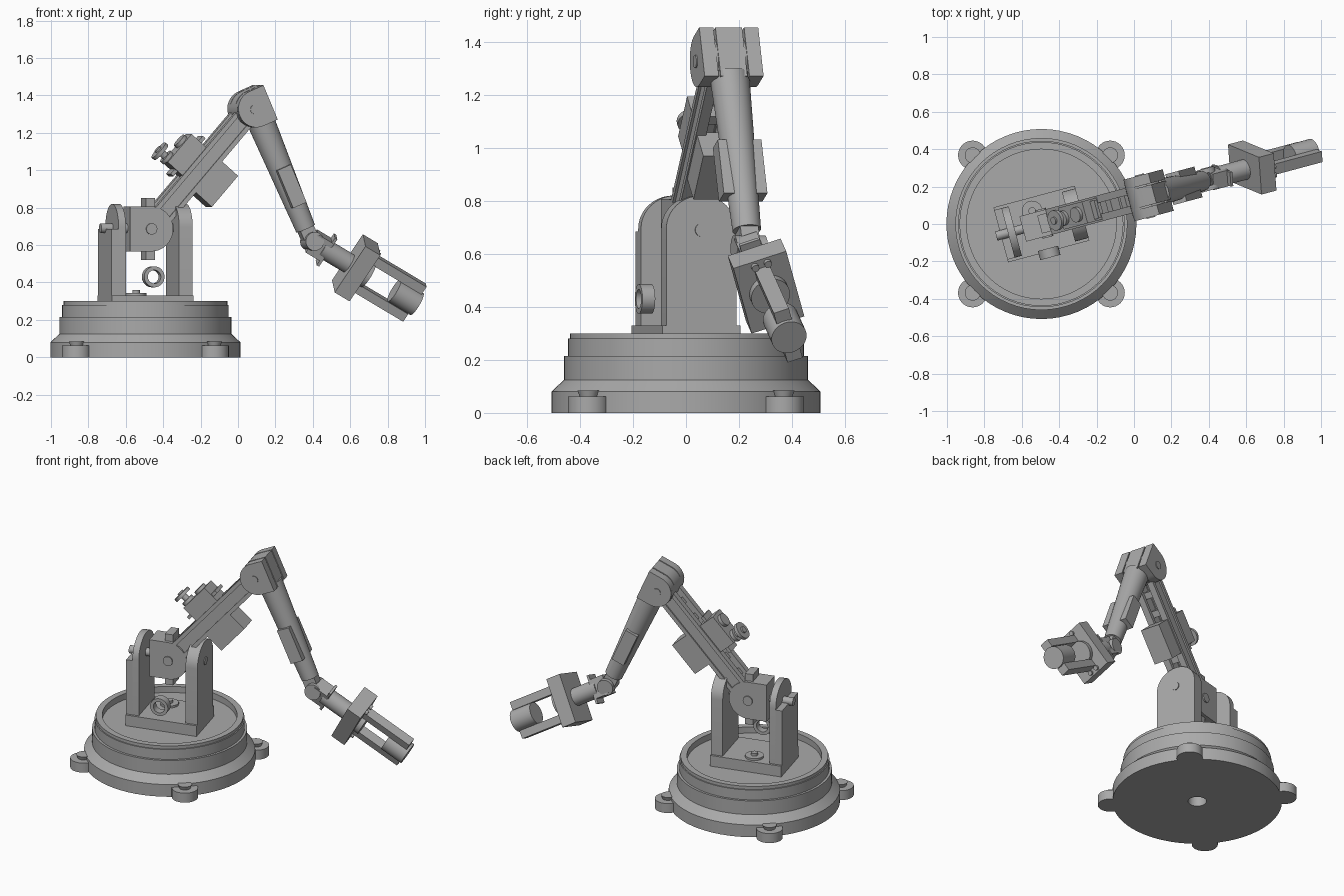
import bpy, bmesh, math
from mathutils import Matrix, Vector

if "Cube" in bpy.data.objects:
    bpy.data.objects.remove(bpy.data.objects["Cube"])

grey = bpy.data.materials.new("plain_grey")
grey.use_nodes = True
grey.diffuse_color = (0.4, 0.4, 0.4, 1)
grey.node_tree.nodes["Principled BSDF"].inputs["Base Color"].default_value = (0.4, 0.4, 0.4, 1)


def T(*p):
    return Matrix.Translation(p)


def R(deg, axis):
    return Matrix.Rotation(math.radians(deg), 4, axis)


def finish(name, bm, frame):
    bmesh.ops.recalc_face_normals(bm, faces=bm.faces)
    bm.transform(frame)
    mesh = bpy.data.meshes.new(name)
    bm.to_mesh(mesh)
    bm.free()
    mesh.materials.append(grey)
    obj = bpy.data.objects.new(name, mesh)
    bpy.context.collection.objects.link(obj)
    bpy.ops.object.select_all(action='DESELECT')
    obj.select_set(True)
    bpy.context.view_layer.objects.active = obj
    bpy.ops.object.shade_smooth_by_angle(angle=math.radians(30))
    return obj


def box(name, frame, x, y, z):
    """Box spanning the three (low, high) ranges."""
    bm = bmesh.new()
    bmesh.ops.create_cube(bm, size=1)
    size = Matrix.Diagonal((x[1] - x[0], y[1] - y[0], z[1] - z[0], 1))
    bm.transform(T(sum(x) / 2, sum(y) / 2, sum(z) / 2) @ size)
    return finish(name, bm, frame)


def lathe(name, frame, profile, steps=48):
    """Revolve (radius, height) points about local z."""
    bm = bmesh.new()
    verts = [bm.verts.new((r, 0, h)) for r, h in profile]
    edges = [bm.edges.new(pair) for pair in zip(verts, verts[1:])]
    bmesh.ops.spin(bm, geom=verts + edges, axis=(0, 0, 1), cent=(0, 0, 0),
                   angle=math.tau, steps=steps, use_merge=False)
    bmesh.ops.remove_doubles(bm, verts=bm.verts, dist=0.0001)
    return finish(name, bm, frame)


def rod(name, frame, axis, pos, r, span, r2=None):
    """Cylinder or cone along a local axis, from span[0] to span[1]."""
    turn = {'X': R(90, 'Y'), 'Y': R(-90, 'X'), 'Z': Matrix()}[axis]
    end = r if r2 is None else r2
    return lathe(name, frame @ T(*pos) @ turn,
                 [(0, span[0]), (r, span[0]), (end, span[1]), (0, span[1])], 32)


def slab(name, frame, outline, depth):
    """Extrude an (y, z) outline along local x."""
    bm = bmesh.new()
    face = bm.faces.new([bm.verts.new((depth[0], y, z)) for y, z in outline])
    out = bmesh.ops.extrude_face_region(bm, geom=[face])
    moved = [v for v in out["geom"] if isinstance(v, bmesh.types.BMVert)]
    bmesh.ops.translate(bm, verts=moved, vec=(depth[1] - depth[0], 0, 0))
    return finish(name, bm, frame)


def dome(half, low, high, rise):
    """Outline with straight sides and a rounded top (or a D shape)."""
    pts = [(half, low)]
    for i in range(21):
        a = math.pi * i / 20
        pts.append((half * math.cos(a), high - rise + rise * math.sin(a)))
    return pts + [(-half, low)]


# Round base with a recessed floor
base = T(-0.495, 0, 0)
lathe("base", base, [(0, 0.1), (0.055, 0.1), (0.055, 0), (0.508, 0), (0.508, 0.08),
                     (0.46, 0.125), (0.46, 0.215), (0.445, 0.215), (0.445, 0.28),
                     (0.438, 0.28), (0.438, 0.3), (0.4, 0.3), (0.4, 0.26), (0, 0.26)], 64)
for i in range(4):
    corner = base @ R(45 + 90 * i, 'Z') @ T(0.52, 0, 0)
    rod("foot_lug", corner, 'Z', (0, 0, 0), 0.078, (0, 0.062))
    rod("foot_bolt", corner, 'Z', (0, 0, 0), 0.033, (0.06, 0.085), 0.042)

# Swivelling bracket
yaw = base @ R(15, 'Z')
box("bracket_plate", yaw, (-0.225, 0.225), (-0.152, 0.152), (0.25, 0.33))
slab("front_cheek", yaw, dome(0.137, 0.33, 0.82, 0.125), (0.15, 0.225))
slab("rear_cheek", yaw, dome(0.137, 0.33, 0.82, 0.125), (-0.185, -0.145))
box("rear_cheek_block", yaw, (-0.225, -0.18), (-0.137, 0.137), (0.33, 0.685))
rod("cheek_axle", yaw, 'X', (0, 0, 0.69), 0.025, (-0.25, 0.23))
rod("plate_disc", yaw, 'Z', (-0.03, 0.08, 0), 0.055, (0.33, 0.343))
rod("plate_disc_pin", yaw, 'Z', (-0.03, 0.08, 0), 0.02, (0.343, 0.36))
lathe("cable_ring", yaw @ T(0, -0.16, 0.43) @ R(90, 'X'),
      [(0.036, -0.025), (0.056, -0.025), (0.056, 0.025), (0.036, 0.025), (0.036, -0.025)])

# Shoulder joint
shoulder = yaw @ T(0.015, 0, 0.686)
slab("shoulder_housing", shoulder @ R(90, 'Z') @ R(90, 'X'),
     dome(0.12, -0.118, 0.12, 0.12), (-0.07, 0.07))
rod("shoulder_pin", shoulder, 'Y', (0, 0, 0), 0.03, (-0.078, 0.078))
for side in (-1, 1):
    lug = sorted((side * 0.1, side * 0.165))
    box("shoulder_lug", shoulder, (-0.025, 0.025), (-0.05, 0.05), lug)

# Upper arm: twin rails with cross ties and a drive motor
arm = shoulder @ R(-48.8, 'Y')
for side in (-1, 1):
    y = sorted((side * 0.035, side * 0.06))
    box("arm_rail", arm, (0.06, 0.84), y, (-0.045, 0.045))
    for z in (-0.045, 0.045):
        flange = sorted((side * 0.03, side * 0.07))
        box("rail_flange", arm, (0.06, 0.8), flange, (z - 0.012, z + 0.012))
for x in (0.16, 0.28, 0.58, 0.7):
    box("arm_tie", arm, (x - 0.02, x + 0.02), (-0.04, 0.04), (-0.03, 0.03))
box("motor_lower", arm, (0.31, 0.53), (-0.065, 0.065), (-0.175, -0.04))
box("motor_upper", arm, (0.33, 0.53), (-0.06, 0.06), (0.04, 0.165))
rod("motor_shaft", arm, 'Z', (0.355, 0, 0), 0.02, (0.16, 0.245))
rod("motor_wheel", arm, 'Z', (0.355, 0, 0), 0.055, (0.215, 0.235))
rod("motor_collar", arm, 'Z', (0.355, 0, 0), 0.04, (0.165, 0.185))
rod("motor_cap", arm, 'Z', (0.47, 0, 0), 0.04, (0.165, 0.185))
for x in (0.315, 0.545):
    box("motor_tab", arm, (x - 0.02, x + 0.02), (-0.05, 0.05), (0.09, 0.11))

# Elbow
elbow = yaw @ T(0.575, 0, 1.325) @ R(66.6, 'Y')
for y in ((-0.115, -0.06), (-0.052, 0.052), (0.06, 0.115)):
    slab("elbow_housing", elbow @ R(-90, 'Z') @ R(-90, 'X') @ R(90, 'X') @ R(90, 'Z')
         @ R(90, 'Z') @ R(90, 'X') @ T(0, 0.01, 0) @ R(90, 'X'),
         dome(0.1, -0.085, 0.1, 0.1), y)
rod("elbow_core", elbow, 'Y', (0, 0, 0), 0.092, (-0.1, 0.1))
rod("elbow_pin", elbow, 'Y', (0, 0, 0), 0.025, (-0.12, 0.12))

# Forearm
forearm = yaw @ T(0.65, 0, 1.235) @ R(66.6, 'Y')
rod("forearm_tube", forearm, 'X', (0, 0, 0), 0.075, (-0.04, 0.595), 0.054)
box("forearm_box", forearm, (0.24, 0.46), (-0.085, 0.085), (-0.04, 0.04))

# Wrist
hand = yaw @ T(1.169, 0, 0.477) @ R(30, 'Y')
wrist = hand @ T(-0.285, 0, 0)
box("wrist_fork", forearm, (0.58, 0.66), (-0.035, 0.035), (-0.04, 0.04))
rod("wrist_pivot", wrist, 'Y', (0, 0, 0), 0.05, (-0.06, 0.06))
rolled = hand @ R(21, 'X')
box("wrist_block", rolled, (-0.29, -0.19), (-0.045, 0.045), (-0.06, 0.06))
rod("wrist_tube", rolled, 'X', (0, 0, 0), 0.055, (-0.22, -0.04))
box("wrist_fin", rolled, (-0.2, -0.185), (-0.04, 0.04), (-0.09, 0.09))

# Gripper with a held cylinder
box("gripper_body", rolled, (-0.05, 0.045), (-0.105, 0.105), (-0.152, 0.152))
rod("gripper_hub", rolled, 'X', (0, 0, 0), 0.075, (0.04, 0.075))
for side in (-1, 1):
    z = sorted((side * 0.065, side * 0.115))
    box("gripper_finger", rolled, (0.04, 0.37), (-0.03, 0.03), z)
    for y in (-0.025, 0.025):
        rod("gripper_bolt", rolled, 'X', (0, y, side * 0.13), 0.014, (0.04, 0.06))
rod("held_cylinder", rolled, 'X', (0, 0, 0), 0.068, (0.24, 0.385))
